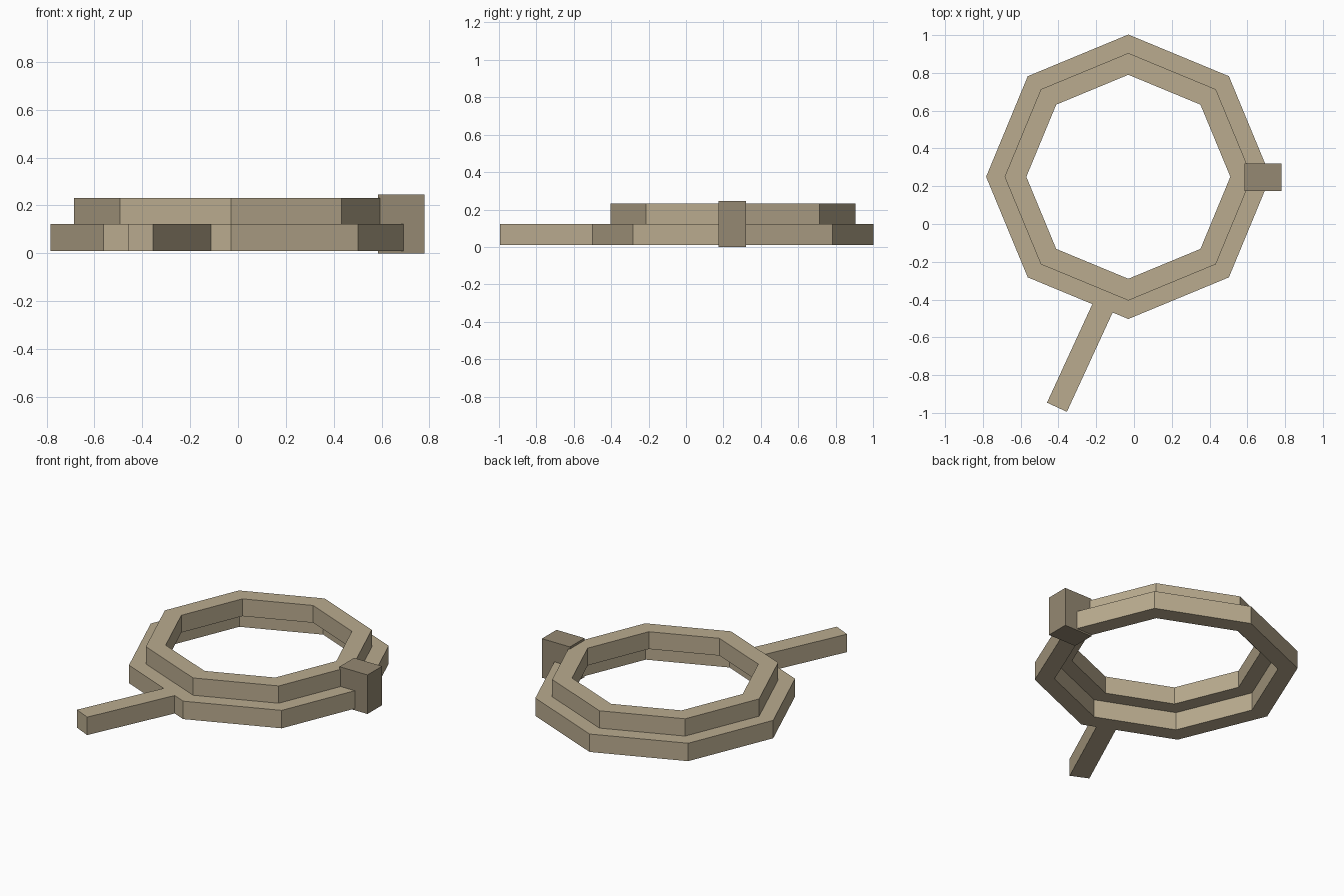
import bpy, bmesh, math
from mathutils import Vector

cube = bpy.data.objects.get("Cube")
if cube:
    bpy.data.objects.remove(cube)


def material(name, rgb):
    mat = bpy.data.materials.new(name)
    mat.use_nodes = True
    mat.diffuse_color = (*rgb, 1)
    mat.node_tree.nodes["Principled BSDF"].inputs["Base Color"].default_value = (*rgb, 1)
    return mat


def add_object(name, bm, mat):
    bmesh.ops.recalc_face_normals(bm, faces=bm.faces)
    mesh = bpy.data.meshes.new(name)
    bm.to_mesh(mesh)
    bm.free()
    mesh.materials.append(mat)
    obj = bpy.data.objects.new(name, mesh)
    bpy.context.collection.objects.link(obj)
    return obj


def ring(name, outer, inner, z0, z1, mat, sides=8):
    """Flat-sided ring swept from a rectangular section."""
    bm = bmesh.new()
    section = [(inner, z0), (outer, z0), (outer, z1), (inner, z1)]
    loops = []
    for i in range(sides):
        a = math.tau * i / sides
        loops.append([bm.verts.new((r * math.cos(a), r * math.sin(a), z)) for r, z in section])
    for i in range(sides):
        p, q = loops[i], loops[(i + 1) % sides]
        for k in range(4):
            m = (k + 1) % 4
            bm.faces.new((p[k], q[k], q[m], p[m]))
    obj = add_object(name, bm, mat)
    obj.location = RING_CENTRE
    return obj


def box(name, centre, size, mat, turn=0):
    bm = bmesh.new()
    bmesh.ops.create_cube(bm, size=1)
    bmesh.ops.scale(bm, vec=size, verts=bm.verts)
    obj = add_object(name, bm, mat)
    obj.location = centre
    obj.rotation_euler.z = turn
    return obj


RING_CENTRE = Vector((-0.03, 0.25, 0))
tan = material("tan", (0.49, 0.41, 0.275))
dark_tan = material("dark tan", (0.30, 0.25, 0.17))

# Two stacked octagonal rings
ring("lower_ring", 0.753, 0.64, 0.01, 0.123, tan)
ring("upper_ring", 0.655, 0.54, 0.123, 0.232, tan)

# Straight handle running from the lower ring
tip = Vector((-0.408, -0.97, 0.0665))
root = Vector((-0.15, -0.41, 0.0665))
run = root - tip
box("handle", (tip + root) / 2, (run.length, 0.116, 0.113), tan, math.atan2(run.y, run.x))

# Block clasping both rings on the left
box("clasp_block", (0.683, 0.247, 0.123), (0.195, 0.145, 0.246), dark_tan)
